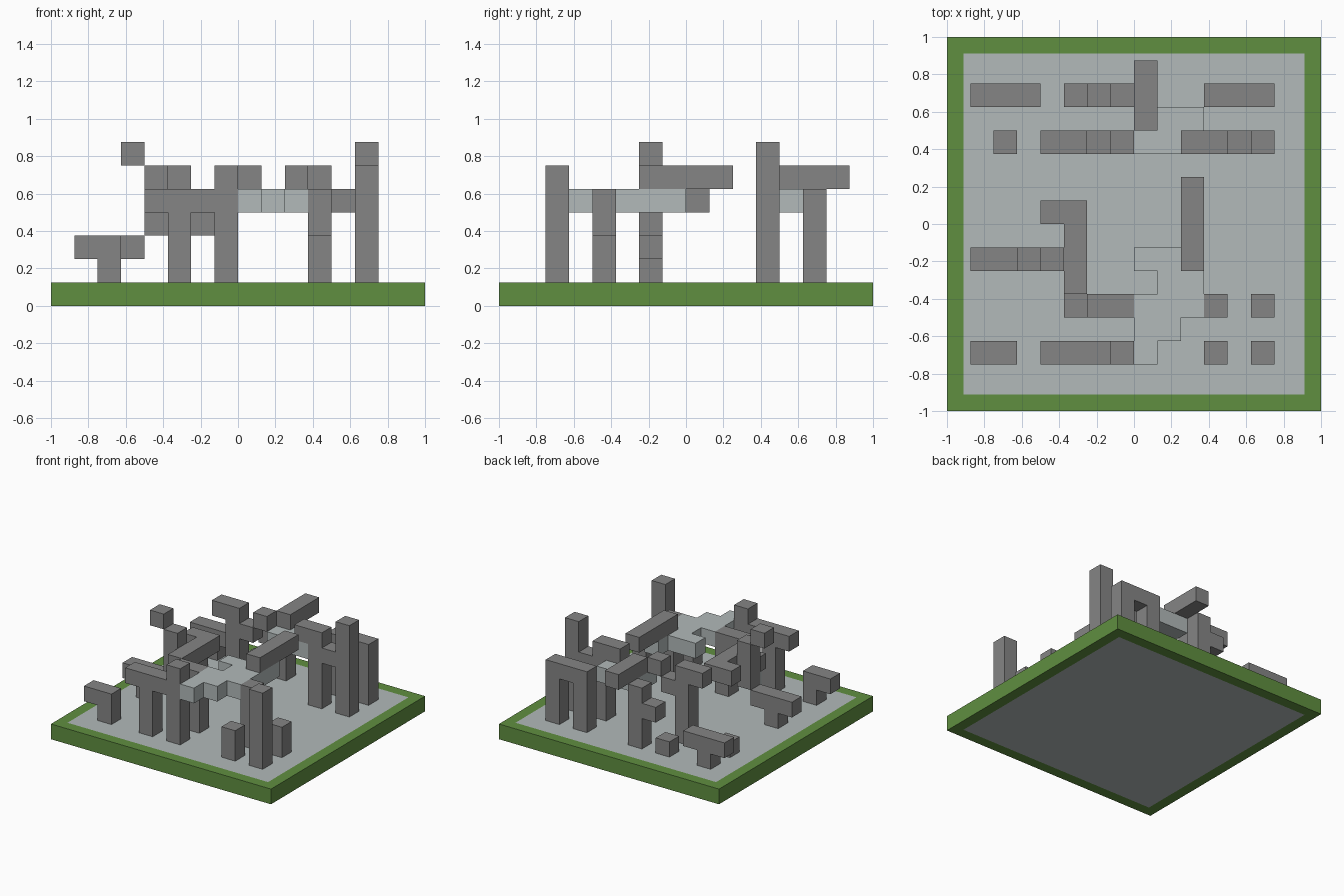
import bpy
import bmesh
from mathutils import Vector

UNIT = 0.125  # side of one building block

default_cube = bpy.data.objects.get("Cube")
if default_cube:
    bpy.data.objects.remove(default_cube, do_unlink=True)


def make_material(name, red, green, blue):
    material = bpy.data.materials.new(name)
    material.use_nodes = True
    colour = (red, green, blue, 1)
    material.diffuse_color = colour
    shader = material.node_tree.nodes["Principled BSDF"]
    shader.inputs["Base Color"].default_value = colour
    shader.inputs["Roughness"].default_value = 0.8
    return material


grass = make_material("grass green", 0.117, 0.275, 0.051)
stone = make_material("dark stone grey", 0.235, 0.235, 0.235)
pale = make_material("pale grey", 0.445, 0.49, 0.49)


def finish(name, mesh_data, *materials):
    mesh = bpy.data.meshes.new(name)
    mesh_data.to_mesh(mesh)
    mesh_data.free()
    for material in materials:
        mesh.materials.append(material)
    part = bpy.data.objects.new(name, mesh)
    bpy.context.collection.objects.link(part)
    return part


# Cell sets: a run starts at a cell and extends along each axis
def run(x, y, z, wide=1, deep=1, tall=1):
    return {(x + a, y + b, z + c)
            for a in range(wide) for b in range(deep) for c in range(tall)}


def post(x, y, tall):
    return run(x, y, 1, tall=tall)


def bar(x, y, z, wide=1):
    return run(x, y, z, wide=wide)


def build(name, material, *runs):
    """Merge the runs into one shell without inner faces."""
    cells = set().union(*runs)
    bm = bmesh.new()
    for cell in sorted(cells):
        centre = Vector(cell) + Vector((0.5, 0.5, 0.5))
        for axis in range(3):
            for sign in (-1, 1):
                beside = list(cell)
                beside[axis] += sign
                if tuple(beside) in cells:
                    continue
                normal, side = Vector(), Vector()
                normal[axis] = sign / 2
                side[(axis + 1) % 3] = 0.5
                up = normal.cross(side) * 2
                corners = (side + up, up - side, -side - up, side - up)
                points = [(centre + normal + c) * UNIT - Vector((1, 1, 0))
                          for c in corners]
                bm.faces.new([bm.verts.new(p) for p in points])
    bmesh.ops.remove_doubles(bm, verts=bm.verts, dist=0.001)
    bmesh.ops.dissolve_limit(bm, angle_limit=0.01, verts=bm.verts, edges=bm.edges)
    return finish(name, bm, material)


# Base: green slab with a pale panel inset above and below
base = bmesh.new()
bmesh.ops.create_cube(base, size=1)
for vert in base.verts:
    vert.co = Vector((vert.co.x * 2, vert.co.y * 2, (vert.co.z + 0.5) * UNIT))
flat = [face for face in base.faces if abs(face.normal.z) > 0.9]
bmesh.ops.inset_individual(base, faces=flat, thickness=UNIT)
for face in flat:
    face.material_index = 1
finish("base_slab", base, grass, pale)

# Pale platforms
build("front_platform", pale,
      bar(8, 2, 4), bar(8, 3, 4, 2), bar(8, 4, 4, 3),
      bar(9, 5, 4, 2), bar(8, 6, 4, 3), bar(10, 7, 4))
build("back_platform", pale, run(8, 11, 4, wide=3, deep=2))

# Front row
build("front_low_bracket", stone, bar(1, 2, 2, 2), post(2, 2, 1))
build("front_arch", stone, bar(4, 2, 4, 4), post(5, 2, 4), post(7, 2, 5))
build("front_stump", stone, post(11, 2, 2))
build("front_tall_post", stone, post(13, 2, 5))

# Second row, carrying the front platform
build("platform_bracket", stone, bar(6, 4, 4, 2), post(7, 4, 4))
build("bracket_block", stone, bar(5, 4, 3))
build("platform_post", stone, post(11, 4, 4))
build("second_stump", stone, post(13, 4, 2))

# Middle: rising steps, hooked beam and straight beam
build("middle_low_tee", stone, bar(1, 6, 2, 3), post(2, 6, 1))
build("middle_step", stone, run(4, 6, 3, tall=3))
build("top_step", stone, bar(3, 6, 6))
build("hooked_beam", stone, run(5, 5, 4, deep=4), bar(4, 8, 4))
build("straight_beam", stone, run(10, 6, 5, deep=4))

# Third row, beside the back platform
build("small_block", stone, post(2, 11, 1))
build("branched_post", stone, post(5, 11, 5), bar(4, 11, 5), bar(6, 11, 4))
build("branch_end", stone, bar(7, 11, 5))
build("linked_posts", stone, post(11, 11, 5), bar(10, 11, 5),
      bar(12, 11, 4), post(13, 11, 6))

# Back row
build("back_low_tee", stone, bar(1, 13, 2, 3), post(2, 13, 1))
build("back_small_block", stone, post(5, 13, 1))
build("back_post", stone, post(7, 13, 4), bar(6, 13, 3))
build("back_beam", stone, run(8, 12, 5, deep=3))
build("back_arch", stone, bar(11, 13, 4, 3), post(11, 13, 4), post(13, 13, 4))
